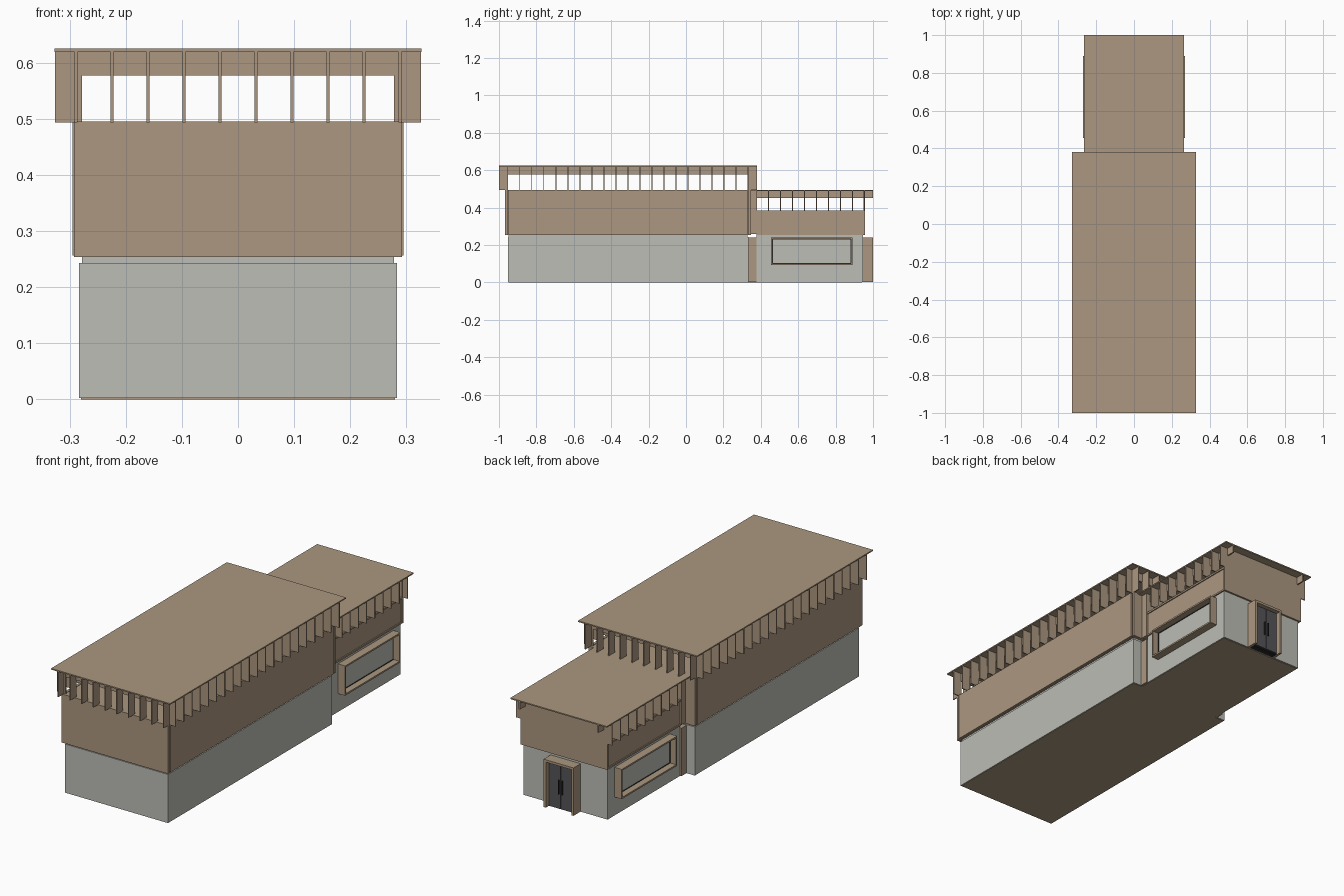
import bpy, bmesh
from mathutils import Matrix, Vector

cube = bpy.data.objects.get("Cube")
if cube:
    bpy.data.objects.remove(cube, do_unlink=True)


def material(name, rgb):
    m = bpy.data.materials.new(name)
    m.use_nodes = True
    m.diffuse_color = (*rgb, 1)
    bsdf = m.node_tree.nodes["Principled BSDF"]
    bsdf.inputs["Base Color"].default_value = (*rgb, 1)
    bsdf.inputs["Roughness"].default_value = 0.8
    return m


TAN = material("tan cladding", (0.41, 0.31, 0.215))
GREY = material("pale grey render", (0.51, 0.51, 0.47))
DARK = material("dark door metal", (0.09, 0.09, 0.10))
BLACK = material("black trim", (0.02, 0.02, 0.02))


def boxes(name, mat, *spans):
    """One object from boxes, each given as (x0, x1), (y0, y1), (z0, z1)."""
    bm = bmesh.new()
    for span in spans:
        lo, hi = (Vector(c) for c in zip(*span))
        bmesh.ops.create_cube(bm, size=1, matrix=Matrix.Translation((lo + hi) / 2)
                              @ Matrix.Diagonal((*(hi - lo), 1)))
    mesh = bpy.data.meshes.new(name)
    bm.to_mesh(mesh)
    bm.free()
    mesh.materials.append(mat)
    ob = bpy.data.objects.new(name, mesh)
    bpy.context.collection.objects.link(ob)
    return ob


def both(x0, x1):
    """The same x span on the left and on the right."""
    return (x0, x1), (-x1, -x0)


def ring(x, y0, y1, z, t):
    """Four beams around a rectangle."""
    return [(s, (y0, y1), z) for s in both(x - t, x)] + [
        ((t - x, x - t), s, z) for s in ((y0, y0 + t), (y1 - t, y1))]


PITCH = 0.0642
FIN = 0.0025

# Ground slab under both wings
boxes("floor_slab", TAN,
      ((-0.28, 0.28), (-0.95, 0.332), (0, 0.004)),
      ((-0.228, 0.228), (0.332, 0.94), (0, 0.004)))

# Tall wing: grey base with a shadow gap, then cladding panels
boxes("tall_base", GREY, ((-0.283, 0.283), (-0.953, 0.335), (0.002, 0.243)))
boxes("tall_base_neck", GREY, ((-0.278, 0.278), (-0.948, 0.33), (0.243, 0.256)))
boxes("tall_upper_core", TAN, ((-0.282, 0.282), (-0.955, 0.335), (0.254, 0.493)))
boxes("tall_end_panels", TAN,
      ((-0.292, 0.292), (-0.967, -0.955), (0.254, 0.495)),
      ((-0.292, 0.292), (0.335, 0.347), (0.254, 0.495)))
boxes("tall_side_panels", TAN,
      *[(s, (-0.95, 0.33), (0.256, 0.495)) for s in both(0.282, 0.295)])

# Tall wing roof, ring beam and hanging fins
boxes("tall_roof", TAN, ((-0.327, 0.327), (-1, 0.38), (0.619, 0.625)))
boxes("tall_ring_beam", TAN, *ring(0.28, -0.953, 0.333, (0.577, 0.619), 0.01))
side_y = [-0.953 + PITCH * i for i in range(21)]
boxes("tall_side_fins", TAN,
      *[(s, (y - FIN, y + FIN), (0.493, 0.619))
        for y in side_y for s in both(0.278, 0.326)])
end_x = [PITCH * (i - 4.5) for i in range(10)]
boxes("tall_end_fins", TAN,
      *[((x - FIN, x + FIN), s, (0.493, 0.619))
        for x in end_x for s in ((-0.999, -0.951), (0.331, 0.379))])

# Recessed link between the wings, with a slot between its two halves
boxes("link_columns", TAN, ((-0.238, 0.238), (0.335, 0.376), (0.002, 0.24)))
boxes("link_upper", TAN, ((-0.24, 0.24), (0.347, 0.38), (0.258, 0.495)))

# Low wing walls
boxes("low_base", GREY, ((-0.231, 0.231), (0.376, 0.945), (0.002, 0.257)))
boxes("low_upper_core", TAN, ((-0.233, 0.233), (0.376, 0.95), (0.257, 0.38)))
boxes("low_upper_lips", TAN,
      *[(s, (0.38, 0.955), z) for s in both(0.23, 0.238)
        for z in ((0.255, 0.263), (0.376, 0.385))])
boxes("low_back_wall", TAN, ((-0.238, 0.238), (0.948, 0.957), (0.255, 0.489)))

# Low wing roof, beams and fins
boxes("low_roof", TAN, ((-0.265, 0.265), (0.347, 1), (0.489, 0.495)))
boxes("low_roof_beams", TAN,
      *[(s, (0.38, 0.999), (0.451, 0.489)) for s in both(0.213, 0.22)])
low_y = [0.441 + PITCH * i for i in range(9)]
boxes("low_side_fins", TAN,
      *[(s, (y - FIN, y + FIN), (0.383, 0.489))
        for y in low_y for s in both(0.216, 0.264)])

# Projecting window boxes: frame, recessed pane and dark lining
for side, sign in (("left", 1), ("right", -1)):
    def out(a, b):
        return tuple(sorted((sign * a, sign * b)))
    proj = out(0.229, 0.27)
    y0, y1, z0, z1, t = 0.455, 0.89, 0.093, 0.241, 0.008
    boxes(side + "_window_frame", TAN,
          (proj, (y0, y1), (z0, z0 + t)), (proj, (y0, y1), (z1 - t, z1)),
          (proj, (y0, y0 + t), (z0 + t, z1 - t)), (proj, (y1 - t, y1), (z0 + t, z1 - t)))
    boxes(side + "_window_pane", GREY,
          (out(0.23, 0.236), (y0 + t, y1 - t), (z0 + t, z1 - t)))
    e = t + 0.003
    edge = out(0.236, 0.238)
    boxes(side + "_window_trim", BLACK,
          (edge, (y0 + t, y1 - t), (z0 + t, z0 + e)), (edge, (y0 + t, y1 - t), (z1 - e, z1 - t)),
          (edge, (y0 + t, y0 + e), (z0 + e, z1 - e)), (edge, (y1 - e, y1 - t), (z0 + e, z1 - e)))

# Back entrance: porch frame, double doors and dark trim
boxes("door_frame", TAN,
      *[(s, (0.94, 1.0), (0.002, 0.24)) for s in both(0.07, 0.082)],
      ((-0.07, 0.07), (0.94, 1.0), (0.228, 0.24)))
boxes("door_backing", BLACK, ((-0.07, 0.07), (0.945, 0.974), (0.002, 0.228)))
boxes("door_leaves", DARK,
      *[(s, (0.974, 0.982), (0.006, 0.224)) for s in both(0.002, 0.066)])
boxes("door_handles", BLACK,
      *[(s, (0.982, 0.988), (0.08, 0.15)) for s in both(0.008, 0.012)])
